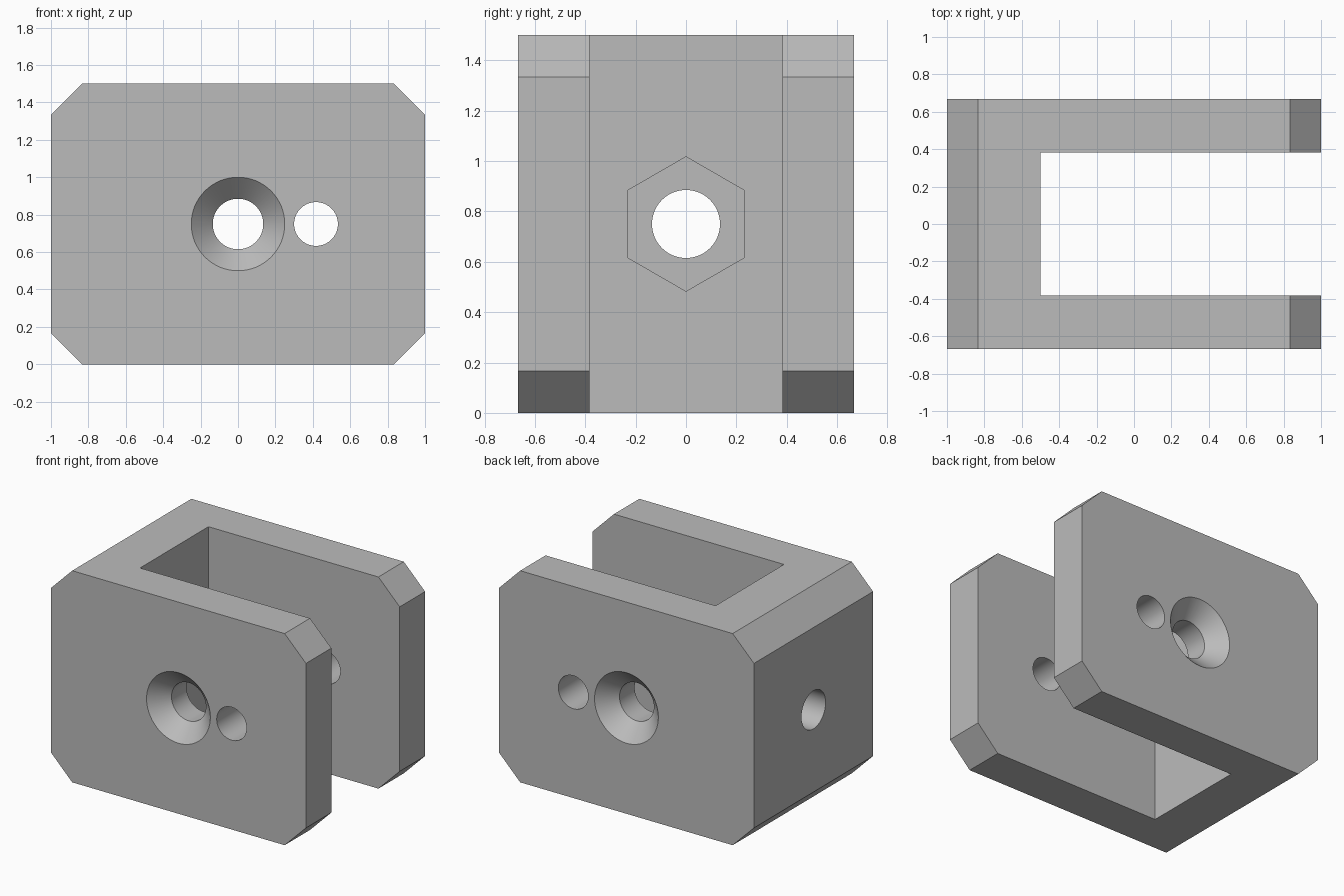
import bpy
import bmesh
from math import sin, cos, tau, radians

cube = bpy.data.objects.get("Cube")
if cube:
    bpy.data.objects.remove(cube, do_unlink=True)

grey = bpy.data.materials.new("plain_grey")
grey.use_nodes = True
grey.diffuse_color = (0.5, 0.5, 0.5, 1)
grey.node_tree.nodes["Principled BSDF"].inputs["Base Color"].default_value = (0.5, 0.5, 0.5, 1)

HALF_LENGTH, HALF_DEPTH, HEIGHT = 1.0, 0.667, 1.5
CHAMFER = 0.167
SLOT_HALF, SLOT_START = 0.383, -0.5
MID = HEIGHT / 2
BORE = 0.135


def make_object(name, bm):
    bmesh.ops.recalc_face_normals(bm, faces=bm.faces)
    mesh = bpy.data.meshes.new(name)
    bm.to_mesh(mesh)
    bm.free()
    mesh.materials.append(grey)
    obj = bpy.data.objects.new(name, mesh)
    bpy.context.collection.objects.link(obj)
    return obj


def lofted(name, rings):
    """Closed solid skinned through a list of rings of points."""
    bm = bmesh.new()
    loops = [[bm.verts.new(p) for p in ring] for ring in rings]
    for a, b in zip(loops, loops[1:]):
        n = len(a)
        for i in range(n):
            j = (i + 1) % n
            bm.faces.new((a[i], a[j], b[j], b[i]))
    bm.faces.new(loops[0])
    bm.faces.new(loops[-1])
    return make_object(name, bm)


def turned(name, axis, profile, sides=64, x=0.0):
    """Solid turned about the x or y axis at mid height; profile is (position, radius)."""
    rings = []
    for t, r in profile:
        circle = [(r * sin(tau * i / sides), MID + r * cos(tau * i / sides)) for i in range(sides)]
        rings.append([(x + u, t, z) if axis == "y" else (t, u, z) for u, z in circle])
    return lofted(name, rings)


def cut(target, cutter):
    mod = target.modifiers.new("cut", "BOOLEAN")
    mod.operation = "DIFFERENCE"
    mod.solver = "EXACT"
    mod.object = cutter
    bpy.context.view_layer.objects.active = target
    bpy.ops.object.modifier_apply(modifier=mod.name)
    bpy.data.objects.remove(cutter, do_unlink=True)


# Block with four chamfered corners, extruded front to back
L, C, H = HALF_LENGTH, CHAMFER, HEIGHT
outline = [(-L + C, 0), (L - C, 0), (L, C), (L, H - C),
           (L - C, H), (-L + C, H), (-L, H - C), (-L, C)]
bracket = lofted("clevis_bracket", [[(x, y, z) for x, z in outline] for y in (-HALF_DEPTH, HALF_DEPTH)])

# Open slot between the two arms
slot_plan = [(SLOT_START, -SLOT_HALF), (1.2, -SLOT_HALF), (1.2, SLOT_HALF), (SLOT_START, SLOT_HALF)]
cut(bracket, lofted("slot_cutter", [[(x, y, z) for x, y in slot_plan] for z in (-0.2, H + 0.2)]))

# Main bore, countersunk on both outer faces
out, inner = HALF_DEPTH + 0.02, HALF_DEPTH - 0.115
cut(bracket, turned("countersunk_bore_cutter", "y",
                    [(-out, 0.27), (-inner, BORE), (inner, BORE), (out, 0.27)]))

# Small pin hole through both arms
cut(bracket, turned("pin_hole_cutter", "y", [(-0.8, 0.117), (0.8, 0.117)], x=0.417))

# Bolt hole through the web, with a hexagonal nut pocket on the slot side
cut(bracket, turned("bolt_hole_cutter", "x", [(-1.2, BORE), (-0.3, BORE)]))
cut(bracket, turned("nut_pocket_cutter", "x", [(SLOT_START - 0.2, 0.267), (-0.3, 0.267)], sides=6))

# Smooth round walls, crisp edges
bpy.ops.object.select_all(action="DESELECT")
bracket.select_set(True)
bpy.context.view_layer.objects.active = bracket
bpy.ops.object.shade_smooth_by_angle(angle=radians(30))
